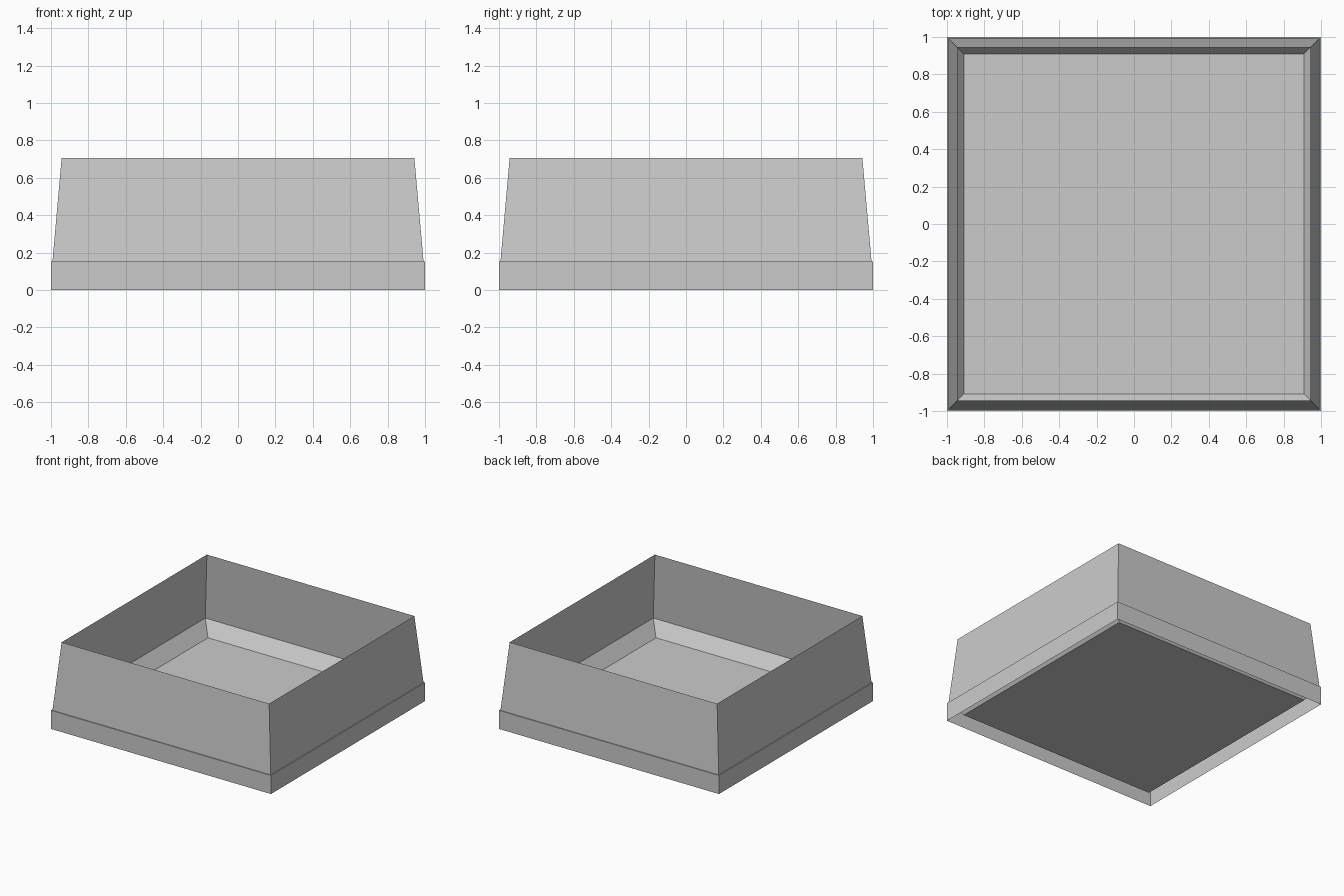
import bpy, bmesh

if "Cube" in bpy.data.objects:
    bpy.data.objects.remove(bpy.data.objects["Cube"])


def square_shell(name, profile, cap_last=False):
    """Join square rings given as (half width, height); optionally cap the last."""
    bm = bmesh.new()
    rings = [[bm.verts.new((sx * h, sy * h, z))
              for sx, sy in ((-1, -1), (1, -1), (1, 1), (-1, 1))]
             for h, z in profile]
    for a, b in zip(rings, rings[1:]):
        for i in range(4):
            j = (i + 1) % 4
            bm.faces.new((a[i], a[j], b[j], b[i]))
    if cap_last:
        bm.faces.new(rings[-1])
    mesh = bpy.data.meshes.new(name)
    bm.to_mesh(mesh)
    bm.free()
    obj = bpy.data.objects.new(name, mesh)
    bpy.context.collection.objects.link(obj)
    return obj


# Upright base band with its narrow ledge, open underneath
square_shell("base_band", [(1.0, 0.0), (1.0, 0.152), (0.992, 0.152)])

# Thin tapered walls, open at the top
square_shell("tapered_walls", [(0.992, 0.152), (0.943, 0.705)])

# Sunken floor with sloping edges
square_shell("floor_tray", [(0.992, 0.152), (0.91, 0.043)], cap_last=True)
